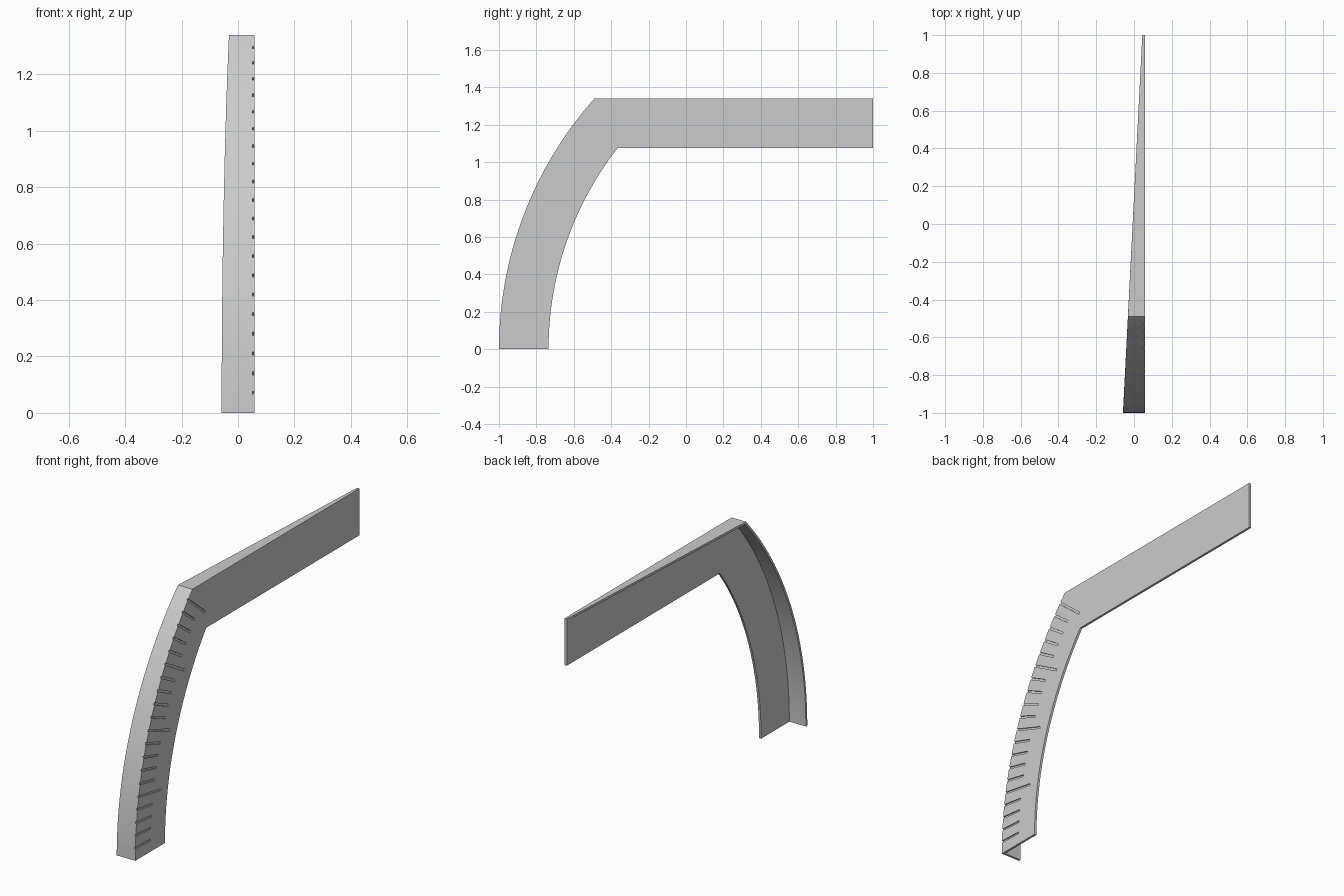
import bpy, bmesh
from math import sin, cos, asin, radians
from mathutils import Matrix, Vector

cube = bpy.data.objects.get("Cube")
if cube:
    bpy.data.objects.remove(cube, do_unlink=True)

RADIUS, CENTRE_Y, TOP = 2.015, 1.015, 1.34   # outer arc and top edge
WEB, SKIN, SIDE = 0.265, 0.013, 0.058        # plate width, thickness, outer x
ARC_STEPS = 40

grey = bpy.data.materials.new("light grey")
grey.use_nodes = True
colour = (0.6, 0.6, 0.6, 1)
grey.diffuse_color = colour
grey.node_tree.nodes["Principled BSDF"].inputs["Base Color"].default_value = colour


def make_object(name, bm):
    bmesh.ops.recalc_face_normals(bm, faces=bm.faces)
    mesh = bpy.data.meshes.new(name)
    bm.to_mesh(mesh)
    bm.free()
    mesh.materials.append(grey)
    obj = bpy.data.objects.new(name, mesh)
    bpy.context.collection.objects.link(obj)
    return obj


def path_point(inset, step):
    """(y, z) on the arc-then-straight path, moved inwards by inset."""
    if step > ARC_STEPS:
        return 1.0, TOP - inset
    r = RADIUS - inset
    angle = asin((TOP - inset) / r) * step / ARC_STEPS
    return CENTRE_Y - r * cos(angle), r * sin(angle)


def flange_edge(y):
    """The flange narrows evenly towards the far end."""
    inner = SIDE - SKIN
    return -SIDE + (inner - 0.001 + SIDE) * (y + 1) / 2


# Angled beam: an L section swept up the arc and along the straight arm
bm = bmesh.new()
rings = []
for step in range(ARC_STEPS + 2):
    edge = flange_edge(path_point(0, step)[0])
    section = [(0, SIDE), (WEB, SIDE), (WEB, SIDE - SKIN),
               (SKIN, SIDE - SKIN), (SKIN, edge), (0, edge)]
    rings.append([bm.verts.new((x, *path_point(inset, step))) for inset, x in section])
for a, b in zip(rings, rings[1:]):
    for i in range(6):
        j = (i + 1) % 6
        bm.faces.new((a[i], a[j], b[j], b[i]))
bm.faces.new(rings[0])
bm.faces.new(rings[-1])
beam = make_object("curved_beam", bm)

# Scale marks: radial grooves every two degrees, every fifth one longer
bm = bmesh.new()
for k in range(1, 21):
    length = 0.2 if k % 5 == 0 else 0.133
    angle = radians(2 * k)
    middle = RADIUS - length / 2 + 0.01
    place = (Matrix.Translation((SIDE + 0.004, CENTRE_Y - middle * cos(angle), middle * sin(angle)))
             @ Matrix.Rotation(-angle, 4, "X")
             @ Matrix.Diagonal(Vector((0.02, length + 0.02, 0.011, 1))))
    bmesh.ops.create_cube(bm, size=1, matrix=place)
cutter = make_object("groove_cutter", bm)
cutter.hide_render = True

cut = beam.modifiers.new("grooves", "BOOLEAN")
cut.operation = "DIFFERENCE"
cut.solver = "EXACT"
cut.object = cutter
bpy.ops.object.select_all(action="DESELECT")
beam.select_set(True)
bpy.context.view_layer.objects.active = beam
bpy.ops.object.modifier_apply(modifier=cut.name)
bpy.data.objects.remove(cutter, do_unlink=True)
bpy.ops.object.shade_smooth_by_angle(angle=radians(25))
